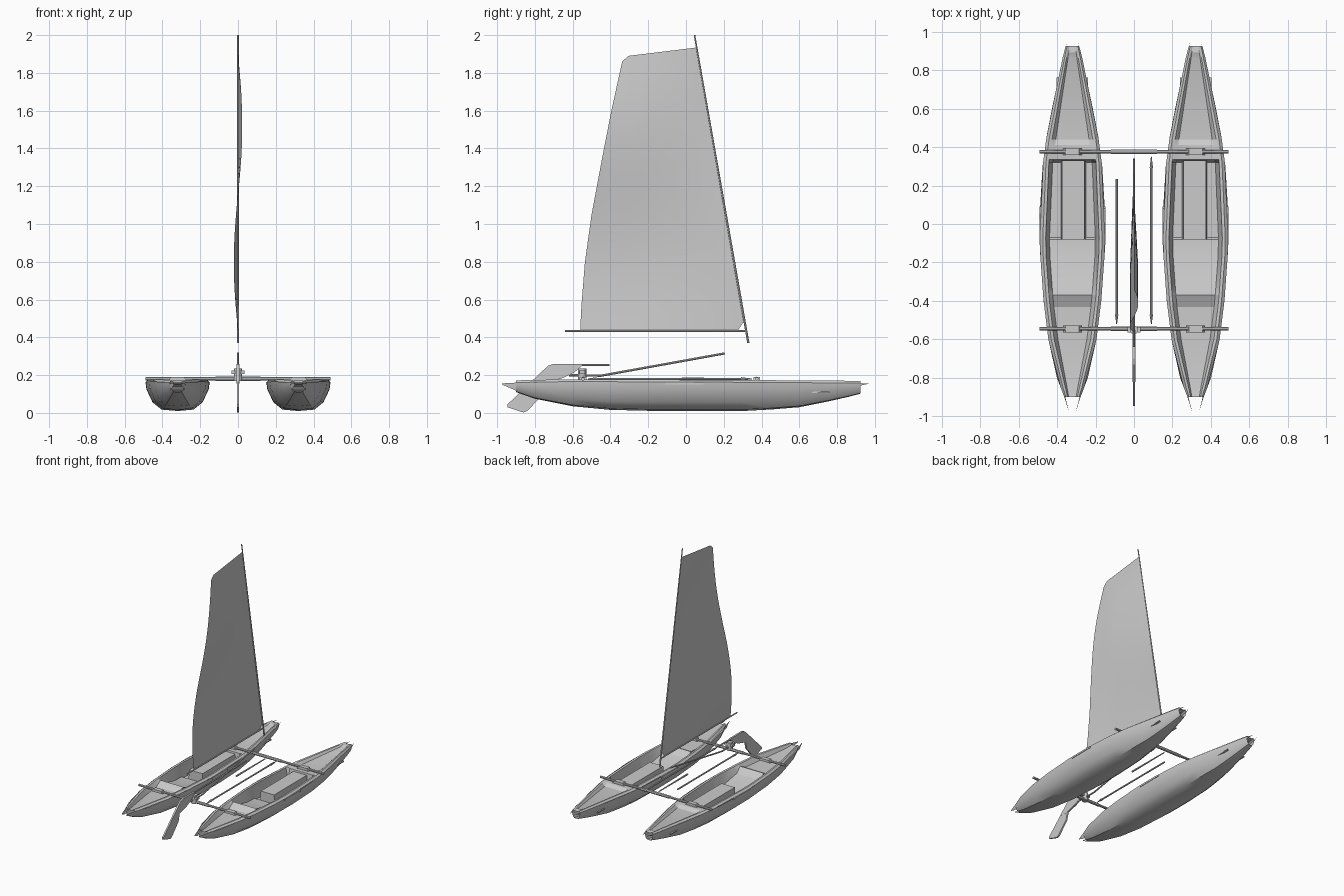
import bpy, math
from mathutils import Vector

if "Cube" in bpy.data.objects:
    bpy.data.objects.remove(bpy.data.objects["Cube"])


def make(name, verts, faces, mirror=False, smooth=None):
    me = bpy.data.meshes.new(name)
    me.from_pydata(verts, [], faces)
    me.update()
    ob = bpy.data.objects.new(name, me)
    bpy.context.collection.objects.link(ob)
    if smooth:
        bpy.ops.object.select_all(action='DESELECT')
        ob.select_set(True)
        bpy.context.view_layer.objects.active = ob
        bpy.ops.object.shade_smooth_by_angle(angle=math.radians(smooth))
    if mirror:
        ob.modifiers.new("mirror", 'MIRROR')
    return ob


def loft(name, rows, **kw):
    n = len(rows[0])
    faces = [(i * n + j, i * n + j + 1, (i + 1) * n + j + 1, (i + 1) * n + j)
             for i in range(len(rows) - 1) for j in range(n - 1)]
    return make(name, [p for r in rows for p in r], faces, **kw)


def rod(name, a, b, r, r2=None, sides=8, mirror=False):
    a, b = Vector(a), Vector(b)
    q = (b - a).to_track_quat('Z', 'Y')
    ring = [Vector((math.cos(t * math.tau / sides), math.sin(t * math.tau / sides), 0))
            for t in range(sides)]
    verts = [a + q @ (v * r) for v in ring] + [b + q @ (v * (r if r2 is None else r2)) for v in ring]
    faces = [(i, (i + 1) % sides, sides + (i + 1) % sides, sides + i) for i in range(sides)]
    faces += [tuple(range(sides))[::-1], tuple(range(sides, 2 * sides))]
    return make(name, verts, faces, mirror, 40)


def box(name, c, s, mirror=False, top=1.0):
    v = [(c[0] + x * s[0] / 2 * (top if z > 0 else 1), c[1] + y * s[1] / 2, c[2] + z * s[2] / 2)
         for z in (-1, 1) for x, y in ((-1, -1), (1, -1), (1, 1), (-1, 1))]
    f = [(3, 2, 1, 0), (4, 5, 6, 7)] + [(i, (i + 1) % 4, 4 + (i + 1) % 4, 4 + i) for i in range(4)]
    return make(name, v, f, mirror)


def plate(name, outline, t):
    # side-profile plate, (y, z) outline
    n = len(outline)
    v = [(x, y, z) for x in (-t / 2, t / 2) for y, z in outline]
    f = [tuple(range(n))[::-1], tuple(range(n, 2 * n))]
    f += [(i, (i + 1) % n, n + (i + 1) % n, n + i) for i in range(n)]
    return make(name, v, f)


def interp(table, t, k):
    for a, b in zip(table, table[1:]):
        if t <= b[0]:
            f = max(0, (t - a[0]) / (b[0] - a[0]))
            return a[k] + f * (b[k] - a[k])
    return table[-1][k]


# hull stations: y, half width, sheer height, keel height
CX = 0.32
ST = [(-0.90, .042, .160, .110), (-0.80, .080, .163, .075), (-0.60, .125, .166, .035),
      (-0.40, .150, .165, .016), (-0.15, .168, .164, .010), (0.05, .170, .163, .010),
      (0.30, .155, .162, .010), (0.45, .135, .161, .018), (0.60, .106, .160, .030),
      (0.75, .074, .159, .060), (0.86, .052, .158, .085), (0.925, .035, .157, .102)]

# hull shells
half = [(1, 0), (.97, .25), (.78, .7), (.5, .95)]
sec = half + [(0, 1)] + [(-x, d) for x, d in reversed(half)]
loft("hull", [[(CX + w * x, y, s - (s - k) * d) for x, d in sec] for y, w, s, k in ST],
     mirror=True, smooth=35)

# moulded decks: y, floor height of the recess
floors = [(-0.90, .160), (-0.85, .150), (-0.60, .140), (-0.43, .140), (-0.37, .168), (-0.33, .125),
          (-0.17, .085), (-0.08, .080), (-0.07, .065), (0.32, .065), (0.335, .165),
          (0.41, .168), (0.44, .150), (0.86, .155), (0.89, .166), (0.925, .162)]
rows = []
for y, f in floors:
    w, s = interp(ST, y, 1), interp(ST, y, 2)
    e1, e2, e3 = max(w - .015, .8 * w), max(w - .03, .6 * w), max(w - .05, .45 * w)
    prof = [(w, s), (e1, s + .012), (e2, s + .010), (e3, f)]
    rows.append([(CX - x, y, z) for x, z in prof] + [(CX + x, y, z) for x, z in reversed(prof)])
loft("deck", rows, mirror=True, smooth=25)

# cockpit console, handles and end fins
box("console", (CX - .005, .125, .108), (.13, .41, .09), True, .9)
for sx, side in ((-1, "inner"), (1, "outer")):
    box(side + "_handle", (CX + sx * .165, -.01, .155), (.012, .2, .012), True)
    box(side + "_bow_strip", (CX + sx * .076, .69, .108), (.012, .14, .008), True)
    make(side + "_stern_fin",
         [(CX + sx * .042, -.90, .16), (CX + sx * .037, -.90, .118), (CX + sx * .018, -.975, .150),
          (CX + sx * .018, -.975, .156)], [(0, 1, 2, 3)], True)
    make(side + "_bow_prong",
         [(CX + sx * .035, .925, .157), (CX + sx * .034, .925, .145), (CX + sx * .018, .975, .156)],
         [(0, 1, 2)], True)

# cross beams with sleeves and clamps
for name, y in (("front", .375), ("rear", -.545)):
    rod(name + "_beam", (-.49, y, .18), (.49, y, .18), .009)
    rod(name + "_sleeve", (-.12, y, .18), (.12, y, .18), .012)
    box(name + "_clamp", (CX, y, .180), (.10, .035, .02), True, .7)

# mast, boom and mast foot
rod("mast", (0, .33, .37), (0, .045, 2.0), .006, .004)
rod("boom", (0, -.64, .433), (0, .32, .433), .005)

# sail: leech points (y, z) against a straight luff, with an S-shaped twist
leech = [(.43, -.56), (.55, -.555), (.8, -.535), (1.05, -.5), (1.37, -.44), (1.6, -.395), (1.86, -.338)]
N, M = 28, 12
rows = []
for i in range(N + 1):
    t = i / N
    row = []
    for j in range(M + 1):
        u = j / M
        zt = 1.935 - .045 * min(1, u / .92) - .03 * max(0, (u - .92) / .08)
        z = .433 + (zt - .433) * t
        front = .318 - .172 * (z - .43)
        if z < .49:
            front -= .065 * (1 - math.sqrt(max(0, 1 - ((.49 - z) / .06) ** 2)))
        back = interp([(a, b) for a, b in leech], z, 1)
        x = -.022 * math.sin(math.tau * t) * min(1, 1.5 * u) ** .8
        row.append((x, front + (back - front) * u, z))
    rows.append(row)
loft("sail", rows, smooth=40)

# rudder assembly
plate("rudder_head", [(-.82, .165), (-.73, .25), (-.70, .26), (-.55, .26), (-.55, .25),
                      (-.59, .215), (-.65, .185), (-.76, .155)], .014)
plate("rudder_blade", [(-.82, .165), (-.945, .045), (-.945, .03), (-.86, .002), (-.84, .01),
                       (-.755, .10), (-.74, .16)], .012)
rod("rudder_pivot", (0, -.55, .17), (0, -.55, .235), .022, sides=12)
box("rudder_bracket", (0, -.55, .215), (.07, .03, .02))
rod("tiller", (0, -.60, .253), (0, -.405, .253), .006)
rod("tiller_extension", (0, -.45, .197), (0, .205, .315), .006)
rod("tiller_link", (0, -.62, .2), (0, -.45, .197), .006)

# spare rods lying between the hulls
for name, x, end in (("left_rod", -.09, .235), ("right_rod", .09, .30)):
    rod(name, (x, -.47, .18), (x, end, .18), .006)
    rod(name + "_tip", (x, -.47, .18), (x, -.52, .18), .009, .002)
rod("right_rod_front_tip", (.09, .29, .18), (.09, .35, .18), .009, .002)
rod("foot_spar", (0, -.02, .18), (0, .34, .18), .007, .004)
